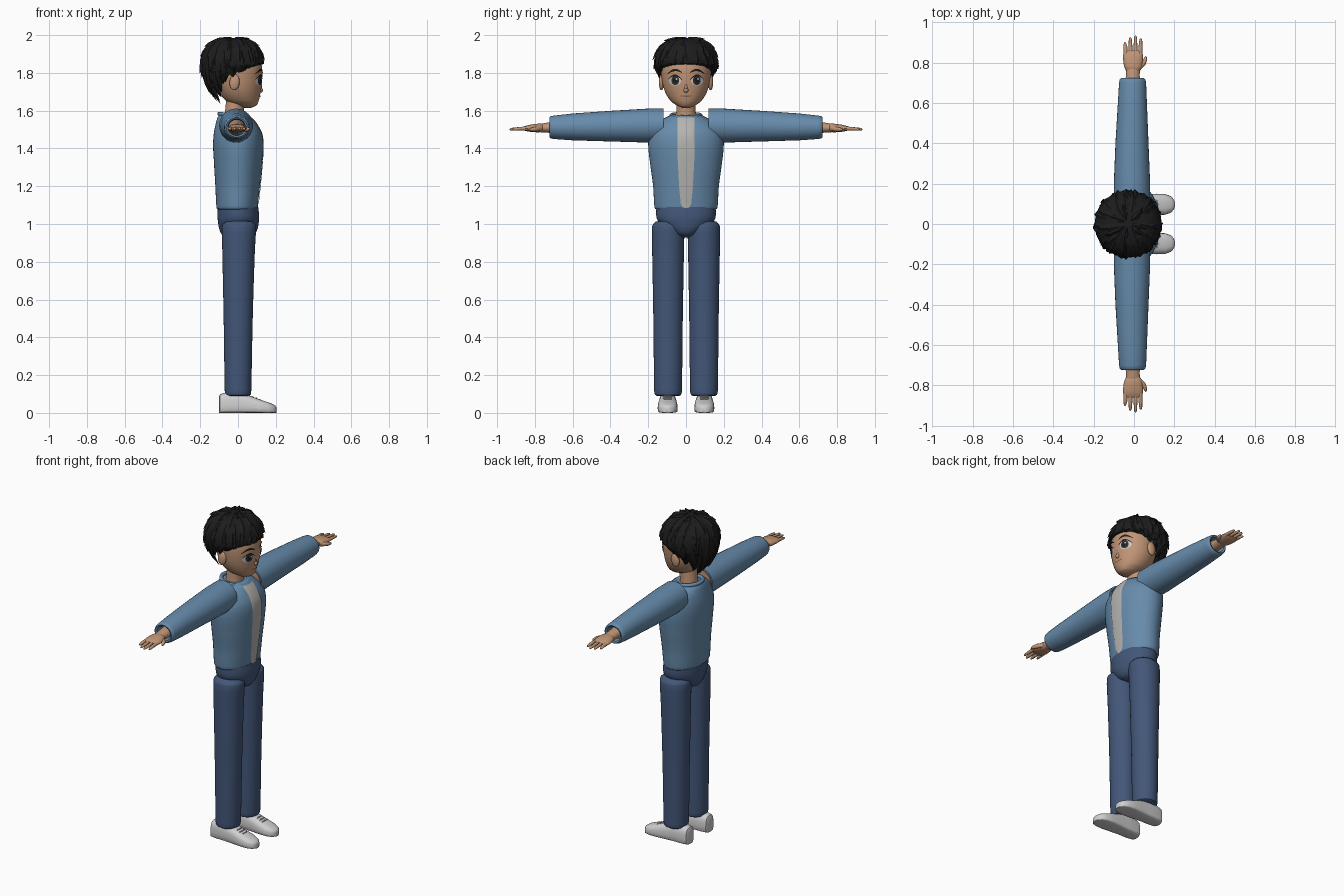
import bpy, bmesh, math, random
from mathutils import Vector

if "Cube" in bpy.data.objects:
    bpy.data.objects.remove(bpy.data.objects["Cube"])

random.seed(4)


def material(name, rgb):
    m = bpy.data.materials.new(name)
    m.diffuse_color = (*rgb, 1)
    m.use_nodes = True
    m.node_tree.nodes["Principled BSDF"].inputs["Base Color"].default_value = m.diffuse_color
    return m


SKIN = material("skin", (0.53, 0.30, 0.18))
JACKET = material("jacket_blue", (0.135, 0.26, 0.41))
TROUSER = material("trouser_blue", (0.056, 0.095, 0.19))
HAIR = material("hair_black", (0.012, 0.012, 0.012))
SHOE = material("shoe_white", (0.62, 0.62, 0.62))
SHIRT = material("shirt_grey", (0.46, 0.45, 0.43))
EYE = material("eye_white", (0.6, 0.6, 0.6))
IRIS = material("iris_dark", (0.03, 0.03, 0.035))
LIP = material("lip", (0.3, 0.12, 0.09))


def build(name, mat, verts, faces, angle=40):
    me = bpy.data.meshes.new(name)
    me.from_pydata([tuple(v) for v in verts], [], faces)
    me.materials.append(mat)
    bm = bmesh.new()
    bm.from_mesh(me)
    bmesh.ops.recalc_face_normals(bm, faces=bm.faces)
    bm.to_mesh(me)
    bm.free()
    ob = bpy.data.objects.new(name, me)
    bpy.context.collection.objects.link(ob)
    if angle:
        bpy.ops.object.select_all(action='DESELECT')
        ob.select_set(True)
        bpy.context.view_layer.objects.active = ob
        bpy.ops.object.shade_smooth_by_angle(angle=math.radians(angle))
    return ob


def sample(table, t):
    """Smooth interpolation of rows (t, values...)."""
    t = min(max(t, table[0][0]), table[-1][0])
    i = max(k for k in range(len(table) - 1) if table[k][0] <= t)
    a, b = table[i], table[i + 1]
    p, q = table[max(i - 1, 0)], table[min(i + 2, len(table) - 1)]
    h = b[0] - a[0]
    s = (t - a[0]) / h
    out = []
    for k in range(1, len(a)):
        ma = (b[k] - p[k]) / (b[0] - p[0]) * h
        mb = (q[k] - a[k]) / (q[0] - a[0]) * h
        out.append((2*s**3 - 3*s*s + 1) * a[k] + (s**3 - 2*s*s + s) * ma
                   + (3*s*s - 2*s**3) * b[k] + (s**3 - s*s) * mb)
    return out


def ring(c, u, v, n=32):
    c, u, v = Vector(c), Vector(u), Vector(v)
    return [c + u * math.cos(2*math.pi*k/n) + v * math.sin(2*math.pi*k/n) for k in range(n)]


def loft(name, mat, rings, caps=True, angle=40):
    n, m = len(rings[0]), len(rings)
    faces = [(i*n + k, i*n + (k+1) % n, (i+1)*n + (k+1) % n, (i+1)*n + k)
             for i in range(m - 1) for k in range(n)]
    if caps:
        faces += [tuple(range(n)), tuple(range((m-1)*n, m*n))]
    return build(name, mat, [p for r in rings for p in r], faces, angle)


def upright(name, mat, rows, y=0, steps=30, n=48):
    """Loft along z from rows (z, x, rx, ry)."""
    z0, z1 = rows[0][0], rows[-1][0]
    zs = sorted({z0 + (z1 - z0)*i/steps for i in range(steps + 1)} | {r[0] for r in rows})
    rings = []
    for z in zs:
        x, rx, ry = sample(rows, z)
        rings.append(ring((x, y, z), (rx, 0, 0), (0, ry, 0), n))
    return loft(name, mat, rings)


def sideways(name, mat, rows, s, caps=True, n=24):
    """Loft along y from rows (y, x, z, rx, rz), on side s."""
    return loft(name, mat, [ring((x, s*y, z), (rx, 0, 0), (0, 0, rz), n)
                            for y, x, z, rx, rz in rows], caps)


def decal(name, mat, table, cols, off, rows=6):
    """Thin plate on a body surface; cols are (y, z_low, z_high)."""
    verts, faces = [], []
    for y, lo, hi in cols:
        for j in range(rows + 1):
            z = lo + (hi - lo)*j/rows
            x, rx, ry = sample(table, z)
            verts.append((x + rx*math.sqrt(max(0, 1 - (y/ry)**2)) + off, y, z))
    w = rows + 1
    for i in range(len(cols) - 1):
        faces += [(i*w + j, (i+1)*w + j, (i+1)*w + j + 1, i*w + j + 1) for j in range(rows)]
    ob = build(name, mat, verts, faces)
    me = ob.data
    if sum(p.normal.x for p in me.polygons) < 0:
        me.flip_normals()


def oval(y, z, ry, rz, n=14):
    return [(y - ry*math.cos(math.pi*i/n), z - rz*math.sin(math.pi*i/n),
             z + rz*math.sin(math.pi*i/n)) for i in range(n + 1)]


# Torso, shirt stripe and collar
TORSO = [(1.07, -.005, .09, .14), (1.08, -.005, .107, .163), (1.1, -.005, .11, .168),
         (1.2, -.002, .118, .174), (1.32, 0, .127, .19), (1.42, 0, .132, .2),
         (1.48, -.002, .126, .192), (1.53, -.01, .108, .16), (1.56, -.018, .092, .115),
         (1.575, -.022, .08, .085)]
upright("jacket_body", JACKET, TORSO)
stripe = [(.046, 1.42), (.044, 1.34), (.036, 1.19), (.028, 1.11), (.018, 1.088), (0, 1.084)]
decal("shirt_stripe", SHIRT, TORSO, [(-y, z, 1.565) for y, z in stripe]
      + [(y, z, 1.565) for y, z in stripe[-2::-1]], .004, 40)
bpy.ops.mesh.primitive_torus_add(major_radius=.077, minor_radius=.011, major_segments=36,
                                 minor_segments=10, location=(-.022, 0, 1.574), rotation=(0, .12, 0))
collar = bpy.context.object
collar.name = "collar"
collar.data.materials.append(JACKET)
bpy.ops.object.shade_smooth()

# Hips
upright("hips", TROUSER, [(.928, 0, .04, .02), (.94, 0, .08, .06), (.97, .002, .1, .105),
                          (1.01, .002, .108, .145), (1.04, .002, .11, .157), (1.09, 0, .107, .157)])

# Neck and head
upright("neck", SKIN, [(1.53, -.02, .055, .058), (1.58, -.02, .05, .052), (1.68, -.01, .05, .05)], steps=6)
HEAD = [(1.615, .05, .02, .02), (1.625, .045, .05, .045), (1.65, .024, .085, .08),
        (1.7, .01, .11, .111), (1.76, .004, .123, .127), (1.83, 0, .127, .132),
        (1.9, -.01, .115, .118), (1.95, -.02, .07, .07)]
upright("head", SKIN, HEAD)


def blob(name, mat, loc, size, rot=(0, 0, 0)):
    bpy.ops.mesh.primitive_uv_sphere_add(segments=16, ring_count=10, location=loc, rotation=rot)
    ob = bpy.context.object
    ob.name = name
    ob.scale = size
    ob.data.materials.append(mat)
    bpy.ops.object.shade_smooth()


blob("nose", SKIN, (.119, 0, 1.708), (.014, .013, .013))
blob("nose_bridge", SKIN, (.118, 0, 1.728), (.01, .008, .03), (0, -.08, 0))
decal("mouth", LIP, HEAD, [(y/100, 1.672 + .004*abs(y)/3, 1.679 + .002*abs(y)/3) for y in range(-3, 4)], .003)

for s, side in ((1, "left"), (-1, "right")):
    # Face details
    blob(side + "_ear", SKIN, (-.018, s*.13, 1.75), (.027, .014, .042), (0, .1, 0))
    decal(side + "_eye_white", EYE, HEAD, oval(s*.058, 1.758, .032, .025), .002)
    decal(side + "_iris", IRIS, HEAD, oval(s*.057, 1.76, .021, .024), .004)
    decal(side + "_pupil", HAIR, HEAD, oval(s*.057, 1.76, .012, .014), .0055)
    decal(side + "_eye_glint", EYE, HEAD, oval(s*.057 + .007, 1.768, .005, .005), .007)
    arc = [i/8 for i in range(9)]
    decal(side + "_eyelash", HAIR, HEAD,
          [(s*(.022 + .074*t), 1.763 + .02*math.sin(math.pi*t),
            1.766 + .026*math.sin(math.pi*t)) for t in arc], .0065)
    decal(side + "_eyebrow", HAIR, HEAD,
          [(s*(.02 + .078*t), 1.799 + .013*math.sin(math.pi*t) - .006*t,
            1.803 + .022*math.sin(math.pi*t) - .006*t) for t in arc], .004)

    # Sleeve with a rolled open cuff, arm inside it
    sideways(side + "_sleeve", JACKET,
             [(.118, -.01, 1.522, .082, .08), (.12, -.01, 1.523, .089, .088), (.2, -.01, 1.521, .09, .09),
              (.4, -.01, 1.518, .082, .081), (.6, -.008, 1.514, .072, .071), (.7, -.007, 1.512, .067, .062),
              (.716, -.007, 1.512, .064, .059), (.723, -.007, 1.512, .056, .052),
              (.718, -.007, 1.512, .047, .044), (.68, -.007, 1.512, .042, .04)], s, False, 32)
    sideways(side + "_arm", SKIN, [(.122, -.01, 1.522, .075, .072), (.4, -.01, 1.518, .055, .055),
                                   (.68, -.006, 1.511, .038, .032), (.74, -.006, 1.51, .034, .026),
                                   (.775, -.005, 1.508, .036, .022)], s)
    # Hand
    sideways(side + "_palm", SKIN, [(.752, -.004, 1.509, .022, .014), (.762, -.004, 1.509, .037, .022),
                                    (.785, -.004, 1.508, .046, .023), (.825, -.005, 1.507, .05, .019),
                                    (.852, -.005, 1.506, .047, .013), (.86, -.005, 1.506, .04, .007)], s)
    for i, (x, tip) in enumerate(((-.041, .902), (-.017, .926), (.007, .934), (.031, .92))):
        sideways(f"{side}_finger_{i + 1}", SKIN,
                 [(.84, x, 1.506, .0105, .011), (.88, x*1.04, 1.505, .0095, .0095),
                  (tip - .012, x*1.08, 1.502, .0075, .0075), (tip - .003, x*1.08, 1.501, .005, .005),
                  (tip, x*1.08, 1.501, .001, .001)], s, n=10)
    sideways(side + "_thumb", SKIN, [(.765, .02, 1.505, .012, .012), (.79, .042, 1.503, .015, .013),
                                     (.81, .053, 1.501, .011, .011), (.825, .058, 1.5, .007, .007),
                                     (.832, .059, 1.499, .001, .001)], s, n=12)

    # Trouser leg
    upright(side + "_trouser_leg", TROUSER,
            [(.09, 0, .058, .06), (.096, 0, .067, .069), (.11, 0, .07, .073), (.5, .001, .077, .078),
             (.85, .003, .086, .084), (.96, .005, .09, .086), (.995, .006, .088, .082),
             (1.013, .006, .07, .065), (1.02, .006, .035, .03)], y=s*.095, n=36)

    # Shoe with a flat sole, and laces
    rings = []
    for x, w, h in ((-.1, .025, .088), (-.094, .038, .1), (-.06, .045, .108), (0, .046, .108), (.06, .05, .092),
                    (.11, .053, .073), (.155, .051, .058), (.185, .04, .046), (.198, .024, .038), (.203, .01, .03)):
        r = []
        for k in range(24):
            c, d = math.cos(k*math.pi/12), math.sin(k*math.pi/12)
            p = .7 if d > 0 else .3
            r.append((x, s*.097 + w*math.copysign(abs(c)**.7, c),
                      max(0, h*.35 + (h*.65 if d > 0 else h*.35)*math.copysign(abs(d)**p, d))))
        rings.append(r)
    loft(side + "_shoe", SHOE, rings, angle=50)
    for i in range(3):
        blob(f"{side}_lace_{i + 1}", SHIRT, (.078 + .018*i, s*.097, .085 - .007*i), (.004, .024, .004))


# Hair: surface point by heading a, crown-to-edge t, and lift
def hair(a, t, lift=0):
    c = math.cos(a)
    if t < .6:
        p = max(t, 0)/.6*math.pi/2
        z, r = 1.85 + .135*math.cos(p)**.85, math.sin(p)**.8
        up = math.cos(p)
    else:
        u = (t - .6)/.4
        edge = 1.8 + (.045 if c > 0 else .095)*c
        z, r, up = 1.85 + (edge - 1.85)*u, 1 - u*u*(.1 if c > 0 else .1 - .17*c), 0
    r = r*.165 + lift*(1 - up)
    return Vector((-.03 + r*c, r*math.sin(a), z + lift*up))


N = 48
shell = [[hair(2*math.pi*k/N, t) for k in range(N)] for t in [.01] + [i/16 for i in range(1, 17)]]
shell.append([Vector((-.02 + (p.x + .02)*.75, p.y*.75, p.z + .02)) for p in shell[-1]])
loft("hair_cap", HAIR, shell)

# Hair locks: tapered ridged tufts in overlapping rows
verts, faces = [], []


def lock(a, t0, t1, w, lift):
    swing = random.uniform(-.22, .22)
    b = len(verts)
    for s, k in ((0, .6), (.35, 1), (.7, .7)):
        t = t0 + (t1 - t0)*s
        aa = a + swing*s
        p = hair(aa, t)
        da = w*k/max(.05, math.hypot(p.x + .03, p.y))
        verts.extend((hair(aa - da, t, -.004), hair(aa, t, lift*(.3 + .7*s)), hair(aa + da, t, -.004)))
    verts.append(hair(a + swing, t1, lift))
    for i in (b, b + 3):
        faces.extend(((i, i+1, i+4, i+3), (i+1, i+2, i+5, i+4)))
    faces.extend(((b+6, b+7, b+9), (b+7, b+8, b+9), (b, b+3, b+6, b+9, b+8, b+5, b+2, b+1)))


for t0, t1, count, w, lift in ((.03, .24, 7, .022, .017), (.1, .4, 11, .028, .016), (.25, .58, 15, .027, .014),
                               (.42, .8, 20, .026, .013), (.6, 1.0, 22, .025, .011), (.72, 1.16, 26, .024, .009)):
    for i in range(count):
        a = 2*math.pi*(i + random.uniform(-.25, .25))/count
        lock(a, t0, t1 + random.uniform(-.06, .08), w, lift*random.uniform(.7, 1.1))
for s in (-1, 1):
    for a in (1.05, 1.3):
        lock(s*a, .7, 1.4, .022, .008)
build("hair_locks", HAIR, verts, faces, 0)
